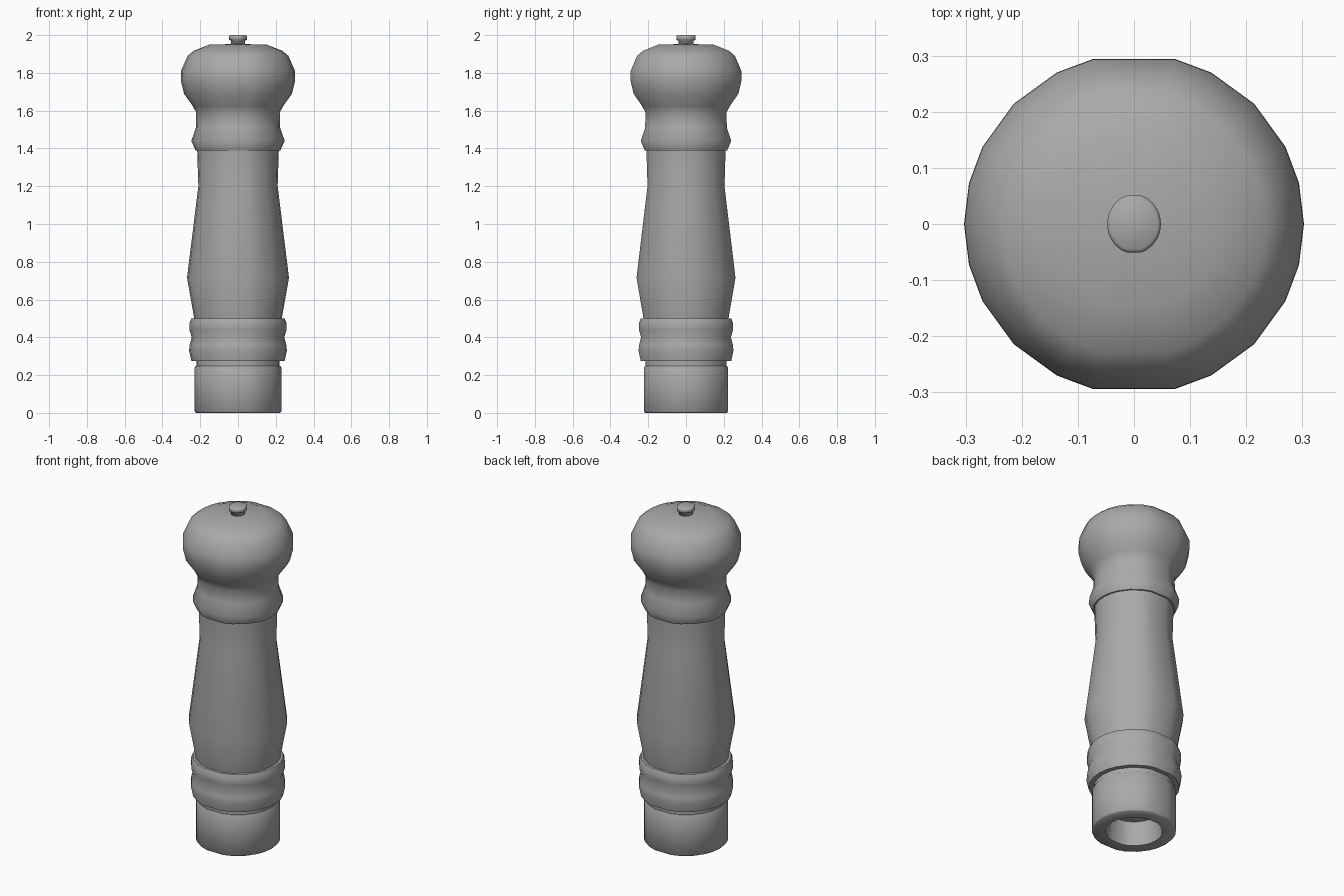
import bpy, bmesh, math

cube = bpy.data.objects.get("Cube")
if cube:
    bpy.data.objects.remove(cube)

mat = bpy.data.materials.new("plain grey")
mat.use_nodes = True
grey = (0.4, 0.4, 0.4, 1)
mat.diffuse_color = grey
mat.node_tree.nodes["Principled BSDF"].inputs["Base Color"].default_value = grey

# Uneven turned outline: flat towards the front and back, pointed at the sides
quarter = [0, 14, 27, 45, 63, 76]
half = quarter + [180 - a for a in reversed(quarter)]
angles = [math.radians(a) for a in half + [360 - a for a in reversed(half[1:-1])]]


def turned(name, profile, sharp=50, stretch=1.0):
    """Spin a (radius, height) profile; radius 0 closes the end with a point."""
    bm = bmesh.new()
    rings = []
    for r, z in profile:
        if r == 0:
            rings.append([bm.verts.new((0, 0, z))] * len(angles))
        else:
            rings.append([bm.verts.new((r * math.cos(a), r * stretch * math.sin(a), z))
                          for a in angles])
    for low, high in zip(rings, rings[1:]):
        for i in range(len(angles)):
            j = (i + 1) % len(angles)
            corners = list(dict.fromkeys((low[i], low[j], high[j], high[i])))
            bm.faces.new(corners)
    bmesh.ops.recalc_face_normals(bm, faces=bm.faces)
    mesh = bpy.data.meshes.new(name)
    bm.to_mesh(mesh)
    bm.free()
    mesh.materials.append(mat)
    obj = bpy.data.objects.new(name, mesh)
    bpy.context.collection.objects.link(obj)
    bpy.ops.object.select_all(action="DESELECT")
    obj.select_set(True)
    bpy.context.view_layer.objects.active = obj
    bpy.ops.object.shade_smooth_by_angle(angle=math.radians(sharp))


# Foot with a hollow underside
turned("base", [(0, 0.14), (0.14, 0.14), (0.155, 0), (0.222, 0), (0.23, 0.008),
                (0.23, 0.24), (0.225, 0.247), (0, 0.247)])

# Narrow gap between foot and body
turned("collar", [(0, 0.24), (0.22, 0.24), (0.22, 0.28), (0, 0.28)])

# Double bead at the bottom of the body
turned("lower_beads", [(0, 0.275), (0.247, 0.275), (0.259, 0.33), (0.256, 0.36),
                       (0.245, 0.40), (0.257, 0.44), (0.257, 0.475), (0.247, 0.5),
                       (0, 0.5)])

# Long waisted body
turned("shaft", [(0, 0.49), (0.23, 0.49), (0.27, 0.715), (0.21, 1.2),
                 (0.216, 1.39), (0, 1.39)])

# Bead, neck and rounded head
turned("neck_and_head", [(0, 1.39), (0.225, 1.39), (0.247, 1.44), (0.223, 1.51),
                         (0.221, 1.59), (0.24, 1.625), (0.286, 1.69), (0.303, 1.76),
                         (0.302, 1.81), (0.267, 1.89), (0.235, 1.917), (0.15, 1.95),
                         (0, 1.953)], 60)

# Small nut on top
turned("top_nut", [(0, 1.94), (0.038, 1.94), (0.038, 1.97), (0.048, 1.975),
                   (0.048, 1.995), (0.042, 2), (0, 2)], 100, 1.1)
